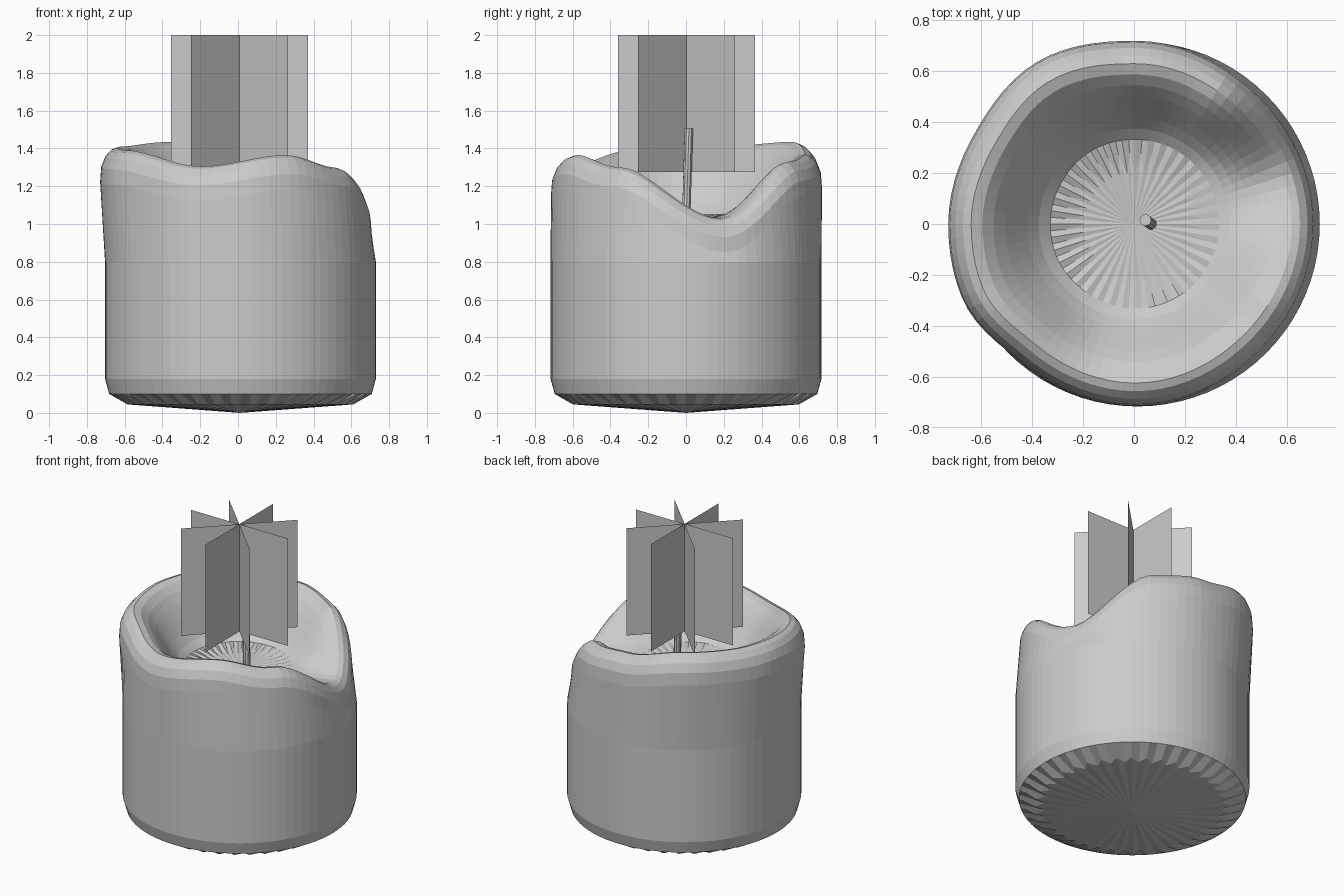
import bpy, bmesh
from math import sin, cos, pi, radians, degrees
from mathutils import Vector

if "Cube" in bpy.data.objects:
    bpy.data.objects.remove(bpy.data.objects["Cube"])

N = 80          # columns round the candle
FLOOR = 1.02    # melted pool height


def cyclic(keys, a):
    """Smooth interpolation of (degrees, value) keys round the circle."""
    a %= 360
    ks = [(keys[-1][0] - 360, keys[-1][1])] + keys + [(keys[0][0] + 360, keys[0][1])]
    for (a0, v0), (a1, v1) in zip(ks, ks[1:]):
        if a0 <= a <= a1:
            t = (a - a0) / (a1 - a0)
            return v0 + (v1 - v0) * t * t * (3 - 2 * t)


def make_object(name, bm):
    bmesh.ops.recalc_face_normals(bm, faces=bm.faces)
    me = bpy.data.meshes.new(name)
    bm.to_mesh(me)
    bm.free()
    ob = bpy.data.objects.new(name, me)
    bpy.context.collection.objects.link(ob)
    return ob


# Rim height and upper outline round the candle, by azimuth
RIM = [(17, 1.03), (62, 1.33), (90, 1.37), (122, 1.435), (165, 1.41),
       (205, 1.39), (252, 1.305), (293, 1.365), (325, 1.30)]
OUT = [(0, .705), (45, .70), (90, .72), (122, .745), (150, .725), (180, .735),
       (204, .74), (230, .705), (270, .715), (315, .70)]


def column(i):
    """Points of one column from the base, up over the rim, to the pool."""
    a = 2 * pi * i / N
    d = degrees(a)
    h, top = cyclic(RIM, d), cyclic(OUT, d)
    base = .717
    tooth = i % 2
    low = h - FLOOR
    pts = [(.60 if tooth else .54, .045), (.695, .10), (base, .18), (base, .55), (base, .80)]
    # rounded shoulder
    for dz, dr in ((.18, 0), (.10, .006), (.045, .028), (.012, .058), (0, .09)):
        pts.append((top - dr, h - dz))
    # melted bowl inside the rim
    r0, r1 = top - .09, .29
    for k in range(1, 8):
        t = k / 8
        s = 1 - t * t * (3 - 2 * t)
        pts.append((r0 + (r1 - r0) * t, FLOOR + .015 + (low - .015) * s))
    pts.append((.28 if tooth else .20, FLOOR + .012))
    # the base sits a little to the right of the melted top
    return [(r * cos(a) + (.013 if z < .85 else .005), r * sin(a), z) for r, z in pts]


# Candle body
bm = bmesh.new()
cols = [[bm.verts.new(p) for p in column(i)] for i in range(N)]
bottom = bm.verts.new((.01, 0, 0))
pool = bm.verts.new((0, 0, FLOOR))
for i in range(N):
    c, n = cols[i], cols[(i + 1) % N]
    for j in range(len(c) - 1):
        bm.faces.new((c[j], n[j], n[j + 1], c[j + 1]))
    bm.faces.new((bottom, n[0], c[0]))
    bm.faces.new((pool, c[-1], n[-1]))
make_object("candle_body", bm)

# Leaning wick
p0, p1 = Vector((.067, 0, FLOOR - .02)), Vector((.045, .015, 1.505))
axis = p1 - p0
bpy.ops.mesh.primitive_cylinder_add(vertices=10, radius=.023, depth=axis.length,
                                    location=(p0 + p1) / 2,
                                    rotation=axis.to_track_quat('Z', 'Y').to_euler())
bpy.context.object.name = "wick"

# Flame made of four crossed upright cards
bm = bmesh.new()
for k in range(4):
    a = radians(45 * k)
    x, y = .362 * cos(a), .362 * sin(a)
    bm.faces.new([bm.verts.new(p) for p in (
        (.008 - x, .003 - y, 1.275), (.008 + x, .003 + y, 1.275),
        (.008 + x, .003 + y, 2), (.008 - x, .003 - y, 2))])
make_object("flame_cards", bm)
